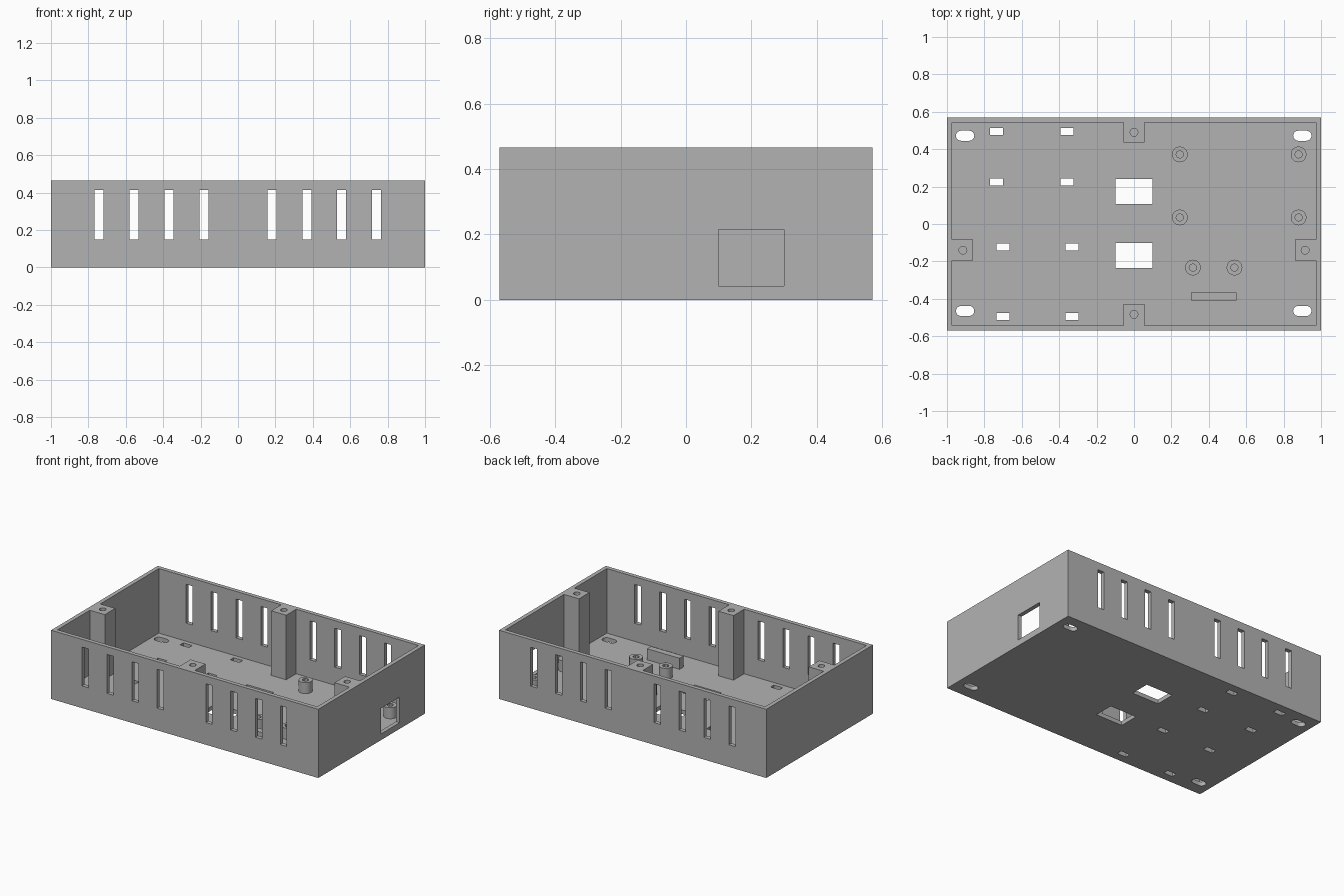
import bpy, bmesh, math
from mathutils import Matrix

cube = bpy.data.objects.get("Cube")
if cube:
    bpy.data.objects.remove(cube, do_unlink=True)

LENGTH, DEPTH, HEIGHT, WALL = 2.0, 1.14, 0.465, 0.028
HX, HY = LENGTH / 2, DEPTH / 2

grey = bpy.data.materials.new("grey plastic")
grey.use_nodes = True
grey.diffuse_color = (0.45, 0.45, 0.45, 1)
grey.node_tree.nodes["Principled BSDF"].inputs["Base Color"].default_value = grey.diffuse_color


def add_box(bm, x0, x1, y0, y1, z0, z1):
    mat = (Matrix.Translation(((x0 + x1) / 2, (y0 + y1) / 2, (z0 + z1) / 2))
           @ Matrix.Diagonal((x1 - x0, y1 - y0, z1 - z0, 1)))
    bmesh.ops.create_cube(bm, size=1, matrix=mat)


def add_prism(bm, points, z0, z1):
    face = bm.faces.new([bm.verts.new((x, y, z0)) for x, y in points])
    ext = bmesh.ops.extrude_face_region(bm, geom=[face])
    verts = [v for v in ext["geom"] if isinstance(v, bmesh.types.BMVert)]
    bmesh.ops.translate(bm, verts=verts, vec=(0, 0, z1 - z0))


def circle(x, y, r, n):
    return [(x + r * math.cos(math.tau * i / n), y + r * math.sin(math.tau * i / n))
            for i in range(n)]


def slot(x, y, half, r, n=8):
    pts = []
    for side in (0, 1):
        for i in range(n + 1):
            a = -math.pi / 2 + math.pi * (i / n + side)
            pts.append((x + (half if side == 0 else -half) + r * math.cos(a), y + r * math.sin(a)))
    return pts


def finish(bm, name):
    bmesh.ops.recalc_face_normals(bm, faces=bm.faces[:])
    mesh = bpy.data.meshes.new(name)
    bm.to_mesh(mesh)
    bm.free()
    mesh.materials.append(grey)
    obj = bpy.data.objects.new(name, mesh)
    bpy.context.collection.objects.link(obj)
    return obj


def combine(target, helper, operation):
    helper.hide_render = True
    mod = target.modifiers.new(operation, "BOOLEAN")
    mod.operation, mod.solver, mod.object = operation, "EXACT", helper
    bpy.context.view_layer.objects.active = target
    bpy.ops.object.modifier_apply(modifier=mod.name)
    bpy.data.objects.remove(helper, do_unlink=True)


# Open tray
bm = bmesh.new()
add_box(bm, -HX, HX, -HY, HY, 0, HEIGHT)
case = finish(bm, "case")
bm = bmesh.new()
add_box(bm, -HX + WALL, HX - WALL, -HY + WALL, HY - WALL, WALL, HEIGHT + 0.1)
combine(case, finish(bm, "cavity_cutter"), "DIFFERENCE")

# Screw pillars fused into the middle of each wall
SIDE_Y, P, EMBED = -0.14, 0.056, WALL / 2
bm = bmesh.new()
add_box(bm, -P, P, 0.435, HY - EMBED, EMBED, HEIGHT)
add_box(bm, -P, P, -HY + EMBED, -0.428, EMBED, HEIGHT)
add_box(bm, -HX + EMBED, -0.86, SIDE_Y - P, SIDE_Y + P, EMBED, HEIGHT)
add_box(bm, 0.86, HX - EMBED, SIDE_Y - P, SIDE_Y + P, EMBED, HEIGHT)
combine(case, finish(bm, "pillars"), "UNION")

# All openings
bm = bmesh.new()
for x, y in ((0, 0.49), (0, -0.483), (-0.915, SIDE_Y), (0.915, SIDE_Y)):
    add_prism(bm, circle(x, y, 0.021, 16), HEIGHT - 0.2, HEIGHT + 0.1)
for i in range(4):                                   # wall vents, front and back
    for x in (-0.744 + i * 0.187, 0.182 + i * 0.186):
        for y in (-HY, HY):
            add_box(bm, x - 0.024, x + 0.024, y - 0.04, y + 0.04, 0.15, 0.413)
add_box(bm, HX - 0.06, HX + 0.1, 0.1, 0.3, 0.042, 0.215)   # port window
for x in (-0.903, 0.9):                              # mounting slots
    for y in (-0.465, 0.472):
        add_prism(bm, slot(x, y, 0.022, 0.027), -0.1, 0.1)
for xs, ys in (((-0.735, -0.358), (0.495, 0.225)), ((-0.7, -0.332), (-0.123, -0.495))):
    for x in xs:                                     # strap holes
        for y in ys:
            add_box(bm, x - 0.034, x + 0.034, y - 0.018, y + 0.018, -0.1, 0.1)
for y in (0.173, -0.168):                            # cable openings
    add_box(bm, -0.1, 0.1, y - 0.067, y + 0.067, -0.1, 0.1)
combine(case, finish(bm, "opening_cutter"), "DIFFERENCE")

# Circuit board standoffs: hollow tubes on the floor
TOP = 0.103
spots = [(x, y) for x in (0.245, 0.88) for y in (0.372, 0.035)] + [(0.315, -0.233), (0.537, -0.233)]
for n, (x, y) in enumerate(spots, 1):
    bm = bmesh.new()
    add_prism(bm, circle(x, y, 0.042, 24), WALL, TOP)
    tube = finish(bm, f"standoff_{n}")
    bm = bmesh.new()
    add_prism(bm, circle(x, y, 0.02, 8), WALL + 0.001, TOP + 0.1)
    combine(tube, finish(bm, "bore_cutter"), "DIFFERENCE")
    bpy.ops.object.select_all(action="DESELECT")
    tube.select_set(True)
    bpy.context.view_layer.objects.active = tube
    bpy.ops.object.shade_smooth_by_angle(angle=math.radians(30))

# Support rib beside the small board
bm = bmesh.new()
add_box(bm, 0.305, 0.548, -0.409, -0.367, WALL, TOP)
finish(bm, "support_rib")
